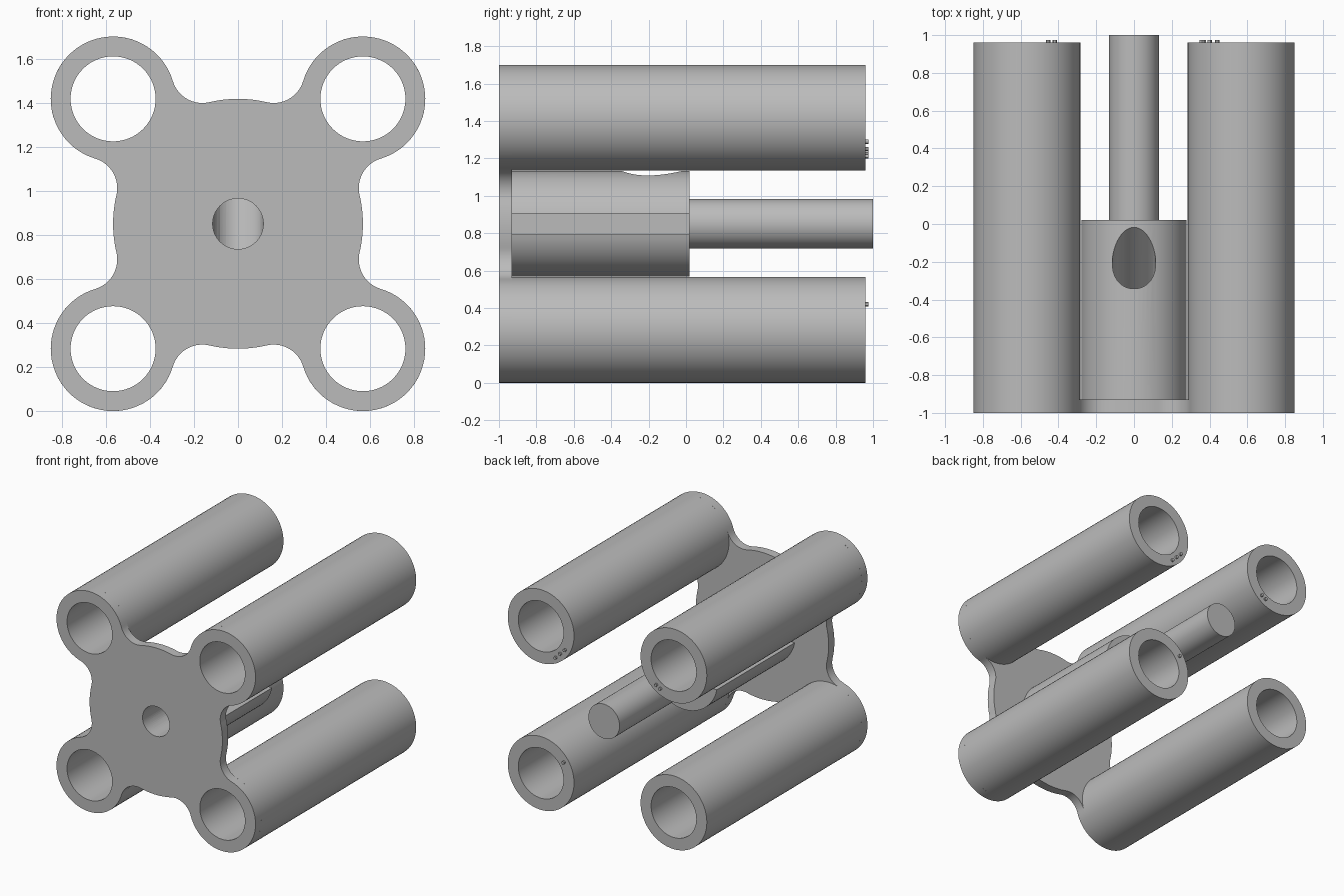
import bpy, bmesh
from math import pi, sin, cos, tan, acos, atan2, hypot
from mathutils import Vector

default = bpy.data.objects.get("Cube")
if default:
    bpy.data.objects.remove(default, do_unlink=True)

# Main dimensions
MID_Z = 0.85
TUBE_OFF, TUBE_R, BORE_R = 0.567, 0.283, 0.193
FRONT, PLATE_BACK, HUB_END, TUBE_END, ROD_END = -1.0, -0.93, 0.02, 0.96, 1.0
HOLE_R, ROD_R, DISC_R, FILLET_R = 0.115, 0.133, 0.567, 0.14

gray = bpy.data.materials.new("plain_gray")
gray.use_nodes = True
gray.diffuse_color = (0.5, 0.5, 0.5, 1)
gray.node_tree.nodes["Principled BSDF"].inputs["Base Color"].default_value = (0.5, 0.5, 0.5, 1)


def arc(cx, cz, r, a0=0.0, a1=2 * pi, n=64, closed=True):
    """Points on an arc; a closed arc omits its last point."""
    return [(cx + r * cos(a0 + (a1 - a0) * i / n), cz + r * sin(a0 + (a1 - a0) * i / n))
            for i in range(n if closed else n + 1)]


def finish(name, bm):
    bmesh.ops.recalc_face_normals(bm, faces=bm.faces)
    mesh = bpy.data.meshes.new(name)
    bm.to_mesh(mesh)
    bm.free()
    obj = bpy.data.objects.new(name, mesh)
    bpy.context.collection.objects.link(obj)
    mesh.materials.append(gray)
    return obj


def smooth(obj):
    bpy.ops.object.select_all(action="DESELECT")
    obj.select_set(True)
    bpy.context.view_layer.objects.active = obj
    bpy.ops.object.shade_smooth_by_angle(angle=pi / 6)


def extrude(name, loops, y0, y1):
    """Fill an outline with holes in the x-z plane and extrude it along y."""
    bm = bmesh.new()
    edges = []
    for loop in loops:
        vs = [bm.verts.new((x, y0, z + MID_Z)) for x, z in loop]
        edges += [bm.edges.new((vs[i - 1], vs[i])) for i in range(len(vs))]
    bmesh.ops.triangle_fill(bm, edges=edges, use_beauty=True, normal=(0, -1, 0))
    out = bmesh.ops.extrude_face_region(bm, geom=bm.faces[:], use_keep_orig=True)
    moved = [g for g in out["geom"] if isinstance(g, bmesh.types.BMVert)]
    bmesh.ops.translate(bm, verts=moved, vec=(0, y1 - y0, 0))
    obj = finish(name, bm)
    smooth(obj)
    return obj


def plate_outline():
    """Central disc blended into four tube lobes with concave fillets."""
    d = TUBE_OFF * 2 ** 0.5
    reach = DISC_R + FILLET_R
    phi = acos((reach ** 2 + d ** 2 - (TUBE_R + FILLET_R) ** 2) / (2 * reach * d))
    fu, fv = reach * cos(phi), reach * sin(phi)
    psi = atan2(fv, d - fu)
    sector = (arc(0, 0, DISC_R, -pi / 4, -phi, 8)
              + arc(fu, -fv, FILLET_R, pi - phi, psi, 16)
              + arc(d, 0, TUBE_R, psi - pi, pi - psi, 48)
              + arc(fu, fv, FILLET_R, -psi, phi - pi, 16)
              + arc(0, 0, DISC_R, phi, pi / 4, 8))
    pts = []
    for k in range(4):
        c, s = cos(pi / 4 + k * pi / 2), sin(pi / 4 + k * pi / 2)
        pts += [(u * c - v * s, u * s + v * c) for u, v in sector]
    return pts


corners = {"upper_left": (1, 1), "upper_right": (-1, 1),
           "lower_left": (1, -1), "lower_right": (-1, -1)}

# Front plate with four bores and a centre hole
bores = [arc(sx * TUBE_OFF, sz * TUBE_OFF, BORE_R) for sx, sz in corners.values()]
extrude("front_plate", [plate_outline(), arc(0, 0, HOLE_R)] + bores, FRONT, PLATE_BACK)

# Four open tubes
for (label, (sx, sz)), bore in zip(corners.items(), bores):
    outer = arc(sx * TUBE_OFF, sz * TUBE_OFF, TUBE_R)
    extrude(label + "_tube", [outer, bore], PLATE_BACK, TUBE_END)

# Hub with a lengthwise slot on each side
slot_half, slot_floor = 0.056, 0.18
a = atan2(slot_half, (TUBE_R ** 2 - slot_half ** 2) ** 0.5)
profile = (arc(0, 0, TUBE_R, a, pi - a, 32, False)
           + [(-slot_floor, slot_half), (-slot_floor, -slot_half)]
           + arc(0, 0, TUBE_R, pi + a, 2 * pi - a, 32, False)
           + [(slot_floor, -slot_half), (slot_floor, slot_half)])
hub = extrude("hub", [profile], PLATE_BACK, HUB_END)

# Channel that enters at the front and bends up to the top of the hub
bm = bmesh.new()
bend_y, rise = -0.463, 0.45
rings = []
for section in range(3):
    ring = []
    for x, z in arc(0, 0, HOLE_R):
        y = bend_y - tan(pi / 8) * z
        p = [Vector((x, FRONT - 0.1, z)), Vector((x, y, z)),
             Vector((x, y + rise, z + rise))][section]
        ring.append(bm.verts.new(p + Vector((0, 0, MID_Z))))
    rings.append(ring)
for lo, hi in zip(rings, rings[1:]):
    for i in range(len(lo)):
        bm.faces.new((lo[i - 1], lo[i], hi[i], hi[i - 1]))
bm.faces.new(rings[0])
bm.faces.new(rings[2])
cutter = finish("channel_cutter", bm)
cutter.hide_render = True
mod = hub.modifiers.new("channel", "BOOLEAN")
mod.operation, mod.solver, mod.object = "DIFFERENCE", "EXACT", cutter
bpy.context.view_layer.objects.active = hub
bpy.ops.object.modifier_move_to_index(modifier=mod.name, index=0)
bpy.ops.object.modifier_apply(modifier=mod.name)
bpy.data.objects.remove(cutter, do_unlink=True)
smooth(hub)

# Rear rod
extrude("rear_rod", [arc(0, 0, ROD_R)], HUB_END, ROD_END)

# Raised counting dots on the rear rims
dots = {"upper_left": [(0.36, 0.44), (0.40, 0.40), (0.44, 0.36)],
        "upper_right": [(-0.455, 0.36), (-0.42, 0.38)],
        "lower_left": [(0.37, -0.43)]}
for label, spots in dots.items():
    for i, (x, z) in enumerate(spots):
        extrude(f"{label}_dot_{i + 1}", [arc(x, z, 0.012, n=12)], TUBE_END, TUBE_END + 0.015)
